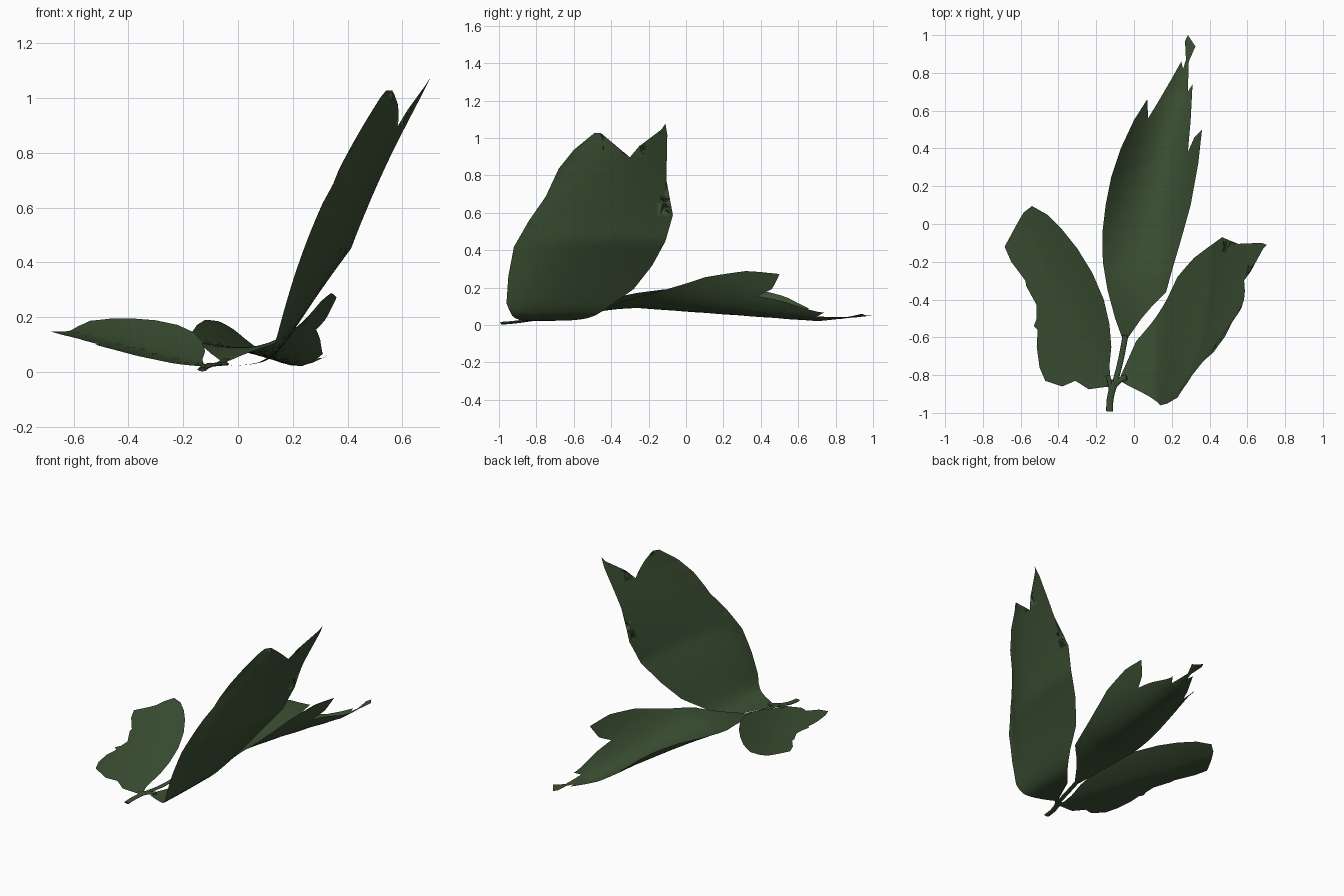
import bpy, bmesh, math
from mathutils import Vector

if "Cube" in bpy.data.objects:
    bpy.data.objects.remove(bpy.data.objects["Cube"])

GREEN = (0.045, 0.08, 0.034, 1)
leaf_green = bpy.data.materials.new("leaf_green")
leaf_green.use_nodes = True
leaf_green.diffuse_color = GREEN
shader = leaf_green.node_tree.nodes["Principled BSDF"]
shader.inputs["Base Color"].default_value = GREEN
shader.inputs["Roughness"].default_value = 0.8


def clamp(value, low, high):
    return max(low, min(high, value))


def make_leaf(name, outline, bend, step=0.04):
    """Fill a flat outline, cut it into a fine grid, then bend it."""
    bm = bmesh.new()
    bm.faces.new([bm.verts.new((u, v, 0)) for u, v in outline])
    bmesh.ops.triangulate(bm, faces=bm.faces[:])
    for axis in (Vector((1, 0, 0)), Vector((0, 1, 0))):
        reach = [v.co.dot(axis) for v in bm.verts]
        position = min(reach) + step
        while position < max(reach):
            bmesh.ops.bisect_plane(bm, geom=bm.verts[:] + bm.edges[:] + bm.faces[:],
                                   plane_co=axis * position, plane_no=axis)
            position += step
    bmesh.ops.remove_doubles(bm, verts=bm.verts[:], dist=0.0005)
    for v in bm.verts:
        v.co = bend(v.co.x, v.co.y)
    bmesh.ops.recalc_face_normals(bm, faces=bm.faces[:])
    if sum(f.normal.z * f.calc_area() for f in bm.faces) < 0:
        bmesh.ops.reverse_faces(bm, faces=bm.faces[:])
    for f in bm.faces:
        f.smooth = True
    mesh = bpy.data.meshes.new(name)
    bm.to_mesh(mesh)
    bm.free()
    mesh.materials.append(leaf_green)
    obj = bpy.data.objects.new(name, mesh)
    bpy.context.collection.objects.link(obj)


# Middle leaf: a trough that rises steeply on its left side
def bend_middle(x, y):
    rib = -0.06 + 0.22 * (y + 0.6)
    d = x - rib
    if y < -0.25:
        height = 0.09 - 0.4 * (y + 0.25) ** 2
    elif y < 0.7:
        height = 0.09 - 0.07 * (y + 0.25) / 0.95
    else:
        height = 0.02 + 0.1 * (y - 0.7)
    if d > 0:
        curl = clamp(3.75 + 7.5 * y, 1, 7.5)
    else:
        curl = clamp(1.5 + 3 * y, 0.8, 3)
    return Vector((x, y, height + curl * d * d))


make_leaf("middle_leaf", [
    (-0.06, -0.61), (-0.1, -0.5), (-0.14, -0.35), (-0.165, -0.2), (-0.168, -0.05),
    (-0.15, 0.1), (-0.12, 0.25), (-0.07, 0.4), (0, 0.55), (0.07, 0.66), (0.075, 0.56),
    (0.13, 0.65), (0.2, 0.77), (0.25, 0.86), (0.26, 0.82), (0.275, 0.87), (0.27, 0.97),
    (0.285, 1), (0.325, 0.94), (0.29, 0.86), (0.285, 0.7), (0.31, 0.74), (0.3, 0.55),
    (0.285, 0.38), (0.32, 0.46), (0.36, 0.5), (0.34, 0.32), (0.3, 0.1), (0.25, -0.08),
    (0.2, -0.25), (0.17, -0.36), (0.1, -0.43), (0.04, -0.5), (-0.03, -0.6)], bend_middle)


# Right leaf: low, gently cupped about its rib
def bend_right(x, y):
    dx, dy = x + 0.12, y + 0.86
    along = -0.49 * dx + 0.87 * dy
    across = 0.87 * dx + 0.49 * dy
    if across > 0:
        cup = 0.25 * across + 0.6 * across ** 2
    else:
        cup = 0.5 * across ** 2
    return Vector((x, y, 0.02 + 0.13 * along + cup))


make_leaf("right_leaf", [
    (-0.12, -0.86), (-0.17, -0.865), (-0.24, -0.875), (-0.31, -0.83), (-0.38, -0.86),
    (-0.47, -0.83), (-0.5, -0.76), (-0.515, -0.65), (-0.51, -0.56), (-0.53, -0.54),
    (-0.515, -0.5), (-0.515, -0.43), (-0.57, -0.33), (-0.575, -0.3), (-0.65, -0.2),
    (-0.685, -0.12), (-0.62, 0), (-0.585, 0.06), (-0.54, 0.095), (-0.46, 0.05),
    (-0.38, -0.03), (-0.3, -0.13), (-0.22, -0.26), (-0.16, -0.4), (-0.13, -0.53),
    (-0.12, -0.65), (-0.13, -0.75), (-0.125, -0.82)], bend_right)


# Left leaf: flat at the base, then folded up into a steep blade
def bend_left(y, t):
    fold = math.sqrt(t * t + 0.005)
    z = 0.015 + (t + fold) / 2
    x = 0.13 + (t - fold) / 2 + 0.14 * z + 0.25 * z * z
    inward = max(0, y + 0.97 - 0.45 * z * z)
    x += 0.18 * (1 - math.exp(-inward / 0.25)) * min(1, z / 0.45)
    return Vector((x, y, z))


make_leaf("left_leaf", [
    (-0.8, -0.2), (-0.62, -0.12), (-0.4, 0.08), (-0.28, 0.17), (-0.18, 0.3),
    (-0.11, 0.43), (-0.07, 0.57), (-0.14, 0.56), (-0.105, 0.76), (-0.1, 1),
    (-0.11, 1.06), (-0.13, 1.03), (-0.23, 0.89), (-0.25, 0.94), (-0.3, 0.88),
    (-0.43, 0.79), (-0.455, 1.01), (-0.49, 1.01), (-0.6, 0.92), (-0.68, 0.82),
    (-0.75, 0.67), (-0.84, 0.54), (-0.92, 0.4), (-0.95, 0.24), (-0.96, 0.09),
    (-0.93, 0), (-0.87, -0.13), (-0.84, -0.19)], bend_left)


# Flattened stems joining the leaves
FLAT = 0.4


def make_stem(name, points, radius):
    curve = bpy.data.curves.new(name, "CURVE")
    curve.dimensions = "3D"
    curve.bevel_depth = radius
    curve.bevel_resolution = 2
    curve.resolution_u = 6
    curve.use_fill_caps = True
    spline = curve.splines.new("BEZIER")
    spline.bezier_points.add(len(points) - 1)
    for knot, (x, y, z) in zip(spline.bezier_points, points):
        knot.co = (x, y, z / FLAT)
        knot.handle_left_type = knot.handle_right_type = "AUTO"
    curve.materials.append(leaf_green)
    obj = bpy.data.objects.new(name, curve)
    obj.scale.z = FLAT
    bpy.context.collection.objects.link(obj)


make_stem("main_stem", [(-0.13, -0.99, 0.009), (-0.125, -0.92, 0.015), (-0.1, -0.83, 0.027)], 0.018)
make_stem("middle_stalk", [(-0.1, -0.84, 0.027), (-0.07, -0.72, 0.03), (-0.045, -0.59, 0.045)], 0.015)
make_stem("left_stalk", [(-0.12, -0.88, 0.02), (-0.08, -0.83, 0.027), (-0.04, -0.81, 0.03)], 0.015)
make_stem("right_stalk", [(-0.12, -0.9, 0.02), (-0.125, -0.85, 0.024), (-0.14, -0.8, 0.03)], 0.012)
